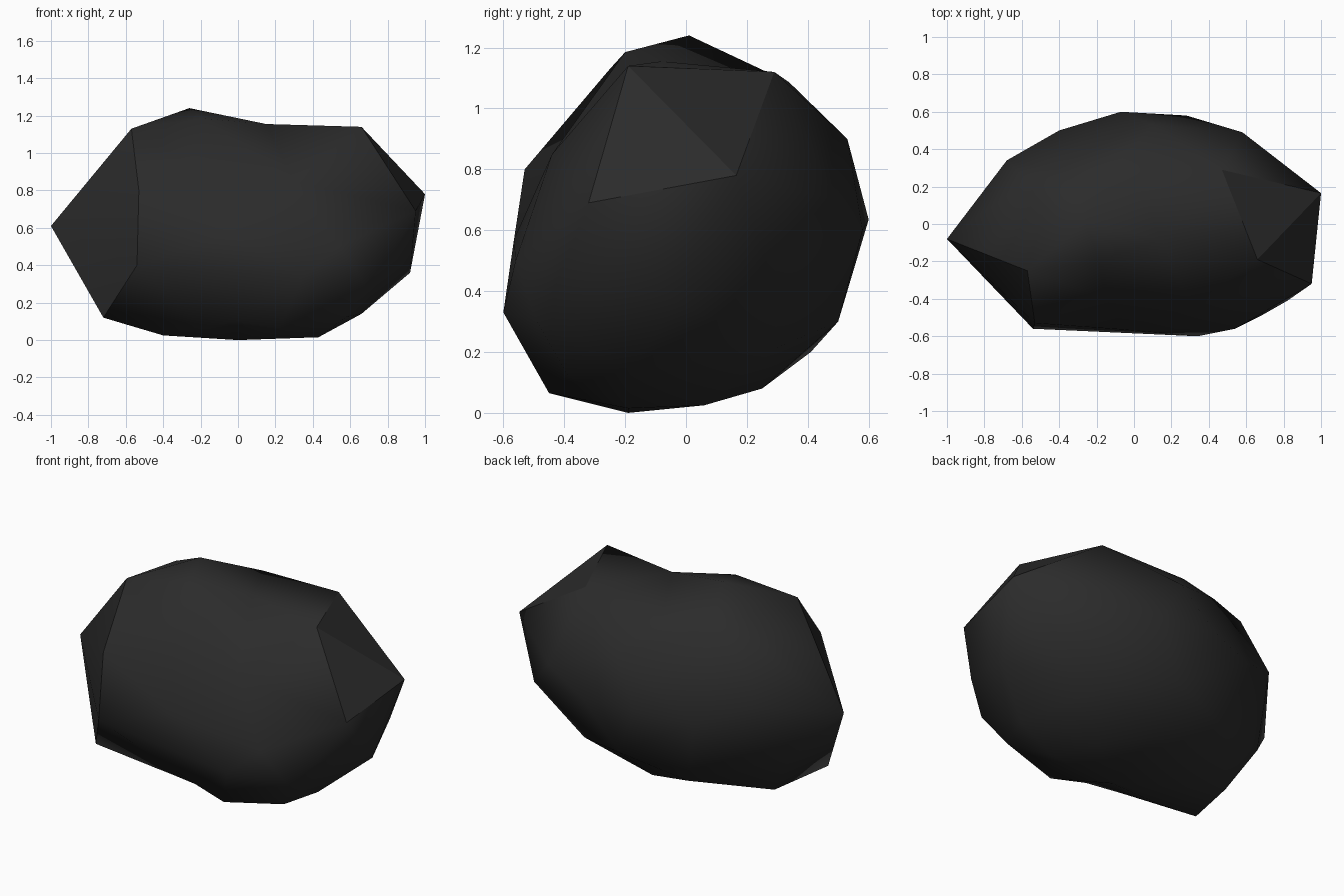
import bpy, bmesh
from mathutils import Vector

if "Cube" in bpy.data.objects:
    bpy.data.objects.remove(bpy.data.objects["Cube"])

# Key corners of the boulder
tip_l, tip_r = (-1, -.08, .61), (1, .165, .78)
d, e, g = (.66, -.19, 1.14), (.47, .29, 1.12), (.95, -.32, .69)
h, i, j, k = (-.57, -.25, 1.13), (-.53, -.53, .8), (-.54, -.56, .4), (-.72, -.33, .12)
peak, brow, dip = (-.26, .01, 1.24), (-.19, -.2, 1.185), (.15, -.08, 1.155)
corners = [
    tip_l, tip_r, d, e, g, h, i, j, k,
    # top
    peak, brow, dip, (-.07, .34, 1.085), (-.48, .09, 1.13), (-.57, .23, 1.05), (-.35, .27, 1.09),
    # front
    (.34, -.6, .33), (.54, -.56, .5), (-.05, -.565, .57), (.3, -.44, .85), (-.15, -.4, .88),
    # right side
    (.92, -.03, .36), (.68, -.49, .3), (.82, -.41, .45), (.82, .28, .45),
    # back
    (-.07, .6, .635), (.28, .58, .6), (.58, .49, .7), (-.4, .5, .6), (.1, .53, .9),
    (-.68, .34, .72), (-.78, .12, .36), (.1, .5, .3), (-.3, .41, .2), (.47, .3, .215),
    # underside
    (.66, -.18, .14), (.43, -.19, .015), (.22, -.45, .065), (0, -.19, 0), (0, -.41, .1),
    (-.4, -.23, .025), (-.62, .04, .09), (.05, .25, .08), (-.2, -.33, .07), (.58, -.39, .125),
    (.3, .06, .025),
]

# Skin the corners on a unit ball first, then move them out, so dents survive
bm = bmesh.new()
centre = Vector((0, 0, .6))
place = {}
for c in corners:
    p = Vector(c) - centre
    place[c] = bm.verts.new(Vector((p.x, p.y / .6, p.z / .62)).normalized())
bmesh.ops.convex_hull(bm, input=bm.verts)
for c, v in place.items():
    v.co = c
bmesh.ops.recalc_face_normals(bm, faces=bm.faces)

# Turn the edges that would bridge the hollow on top
for a, b in ((d, brow), (peak, e), (peak, d)):
    bridge = bm.edges.get((place[a], place[b]))
    if bridge:
        bmesh.utils.edge_rotate(bridge, True)

# Smooth body with crisp chipped facets at both ends
for f in bm.faces:
    f.smooth = True
left = {place[c] for c in (tip_l, h, i, j, k)}
right = {place[c] for c in (tip_r, d, e, g)}
left_faces = {f for f in bm.faces if set(f.verts) <= left}
right_faces = {f for f in bm.faces if set(f.verts) <= right}
for edge in bm.edges:
    around = set(edge.link_faces)
    if around & right_faces or len(around & left_faces) == 1:
        edge.smooth = False

mesh = bpy.data.meshes.new("boulder")
bm.to_mesh(mesh)
bm.free()
stone = bpy.data.materials.new("dark stone")
stone.diffuse_color = (.024, .024, .024, 1)
stone.use_nodes = True
stone.node_tree.nodes["Principled BSDF"].inputs["Base Color"].default_value = stone.diffuse_color
mesh.materials.append(stone)
bpy.context.collection.objects.link(bpy.data.objects.new("boulder", mesh))
